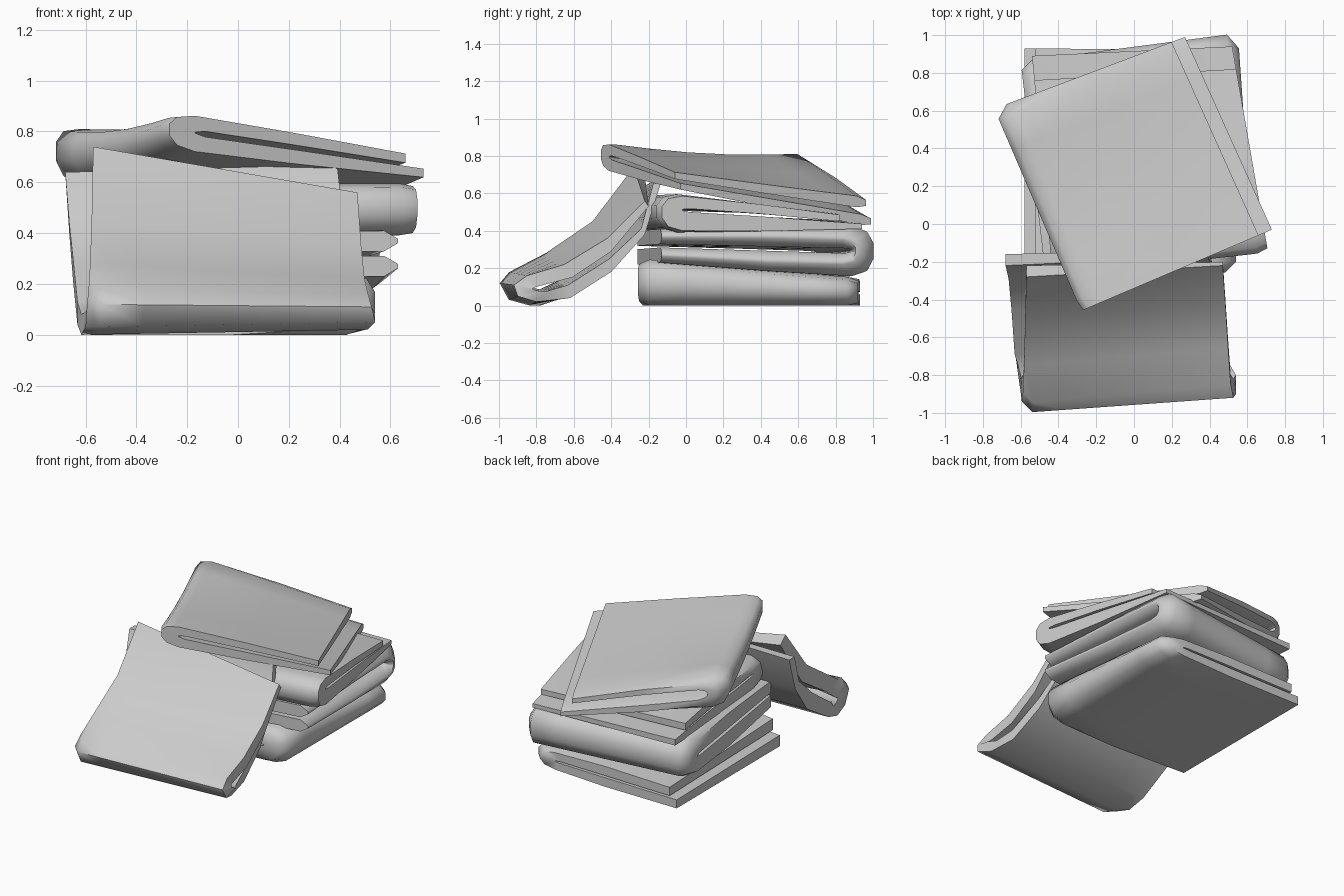
import bpy
import math
from mathutils import Vector

cube = bpy.data.objects.get("Cube")
if cube:
    bpy.data.objects.remove(cube, do_unlink=True)

# One plain cloth colour
cloth = bpy.data.materials.new("grey cloth")
cloth.use_nodes = True
GREY = (0.6, 0.6, 0.6, 1.0)
cloth.diffuse_color = GREY
cloth.node_tree.nodes["Principled BSDF"].inputs["Base Color"].default_value = GREY

STATIONS = (0, 0.05, 0.2, 0.4, 0.6, 0.8, 0.95, 1)


def loft(name, sections):
    """Skin a row of sections, each a loop of paired outer and inner points."""
    n = len(sections[0])
    half = n // 2
    verts = [p for section in sections for p in section]
    faces = []
    for s in range(len(sections) - 1):
        a, b = s * n, (s + 1) * n
        for i in range(n):
            j = (i + 1) % n
            faces.append((a + i, a + j, b + j, b + i))
    # close both ends with the cut thickness of the cloth
    last = (len(sections) - 1) * n
    for i in range(half - 1):
        quad = (i, i + 1, n - 2 - i, n - 1 - i)
        faces.append(quad[::-1])
        faces.append(tuple(last + k for k in quad))
    mesh = bpy.data.meshes.new(name)
    mesh.from_pydata(verts, [], faces)
    mesh.materials.append(cloth)
    obj = bpy.data.objects.new(name, mesh)
    bpy.context.collection.objects.link(obj)
    bpy.ops.object.select_all(action='DESELECT')
    obj.select_set(True)
    bpy.context.view_layer.objects.active = obj
    bpy.ops.object.mode_set(mode='EDIT')
    bpy.ops.mesh.select_all(action='SELECT')
    bpy.ops.mesh.normals_make_consistent(inside=False)
    bpy.ops.object.mode_set(mode='OBJECT')
    bpy.ops.object.shade_smooth_by_angle(angle=math.radians(60))
    return obj


def fold_profile(layer, slit, setback):
    """U-shaped section: v runs from fold to open edge, h from base to top."""
    top = 1 - setback
    low, high = layer, 1 - layer
    outer = [(1, 0), (0.5, -0.02), (0.1, 0), (0.03, 0.12), (0, 0.36), (0, 0.66),
             (0.03, 0.88), (0.1, 1), (0.5, 1.01), (top, 1)]
    inner = [(1, low), (0.5, low + slit), (0.14, low + slit), (0.11, 0.47 + slit),
             (0.1, 0.49 + slit), (0.1, 0.51 + slit), (0.11, 0.53 + slit),
             (0.14, high + slit), (0.5, high + slit), (top, high)]
    return outer + inner[::-1]


def folded_towel(name, fold_a, fold_b, open_b, open_a, layer=0.45, slit=0.0,
                 setback=0.0, pinch=(1, 1), taper=0.0, sag=0.0):
    """Each corner is x, y, base height, top height."""
    fa, fb, ob, oa = (Vector(c) for c in (fold_a, fold_b, open_b, open_a))
    sections = []
    for u in STATIONS:
        amount = pinch[0] if u == 0 else pinch[1] if u == 1 else 0
        section = []
        for v, h in fold_profile(layer, slit, setback):
            drop = sag * math.sin(math.pi * u) * (1 - v)
            if v < 0.2:                  # pinched fold corners
                v += 0.05 * amount
                h = 0.5 + (h - 0.5) * (1 - 0.2 * amount)
            c = fa.lerp(fb, u).lerp(oa.lerp(ob, u), v)
            z = c[2] + (c[3] - c[2]) * h - drop
            section.append(Vector((c[0], c[1], max(z, 0))))
        if u == 1:                       # side edge thinned to a ridge
            middles = [(p + q) / 2 for p, q in zip(section, section[::-1])]
            section = [p.lerp(m, taper) for p, m in zip(section, middles)]
        sections.append(section)
    return loft(name, sections)


# Stack of folded towels, bottom to top
folded_towel("bottom_towel",
             (0.54, -0.26, 0, 0.26), (0.53, 0.92, 0, 0.15),
             (-0.58, 0.93, 0, 0.13), (-0.58, -0.2, 0, 0.17), setback=0.05)
folded_towel("second_towel",
             (-0.6, 0.86, 0.14, 0.41), (0.55, 1.01, 0.15, 0.43),
             (0.63, -0.13, 0.23, 0.41), (-0.47, -0.26, 0.22, 0.4),
             pinch=(0.8, 0.6), taper=0.8)
folded_towel("third_towel",
             (-0.43, -0.28, 0.38, 0.6), (0.71, -0.15, 0.39, 0.61),
             (0.52, 0.94, 0.41, 0.47), (-0.54, 0.89, 0.41, 0.5),
             slit=0.1, setback=0.11, pinch=(1, 0.4))
folded_towel("top_towel",
             (-0.28, -0.46, 0.73, 0.885), (-0.74, 0.61, 0.6, 0.84),
             (0.27, 0.99, 0.42, 0.56), (0.73, -0.03, 0.62, 0.7),
             layer=0.42, slit=0.03, setback=0.07, pinch=(0.2, 0.8),
             taper=0.5, sag=0.03)

# Towel leaning on the front: section (y, z) at each end, outer then inner skin,
# both running from the upper layer, round the fold, to the lower layer
LEFT_OUTER = [(-0.28, 0.74), (-0.5, 0.45), (-0.75, 0.28), (-0.95, 0.18), (-1, 0.12),
              (-0.95, 0.03), (-0.84, 0), (-0.66, 0.04), (-0.4, 0.2), (-0.25, 0.4),
              (-0.16, 0.64)]
LEFT_INNER = [(-0.22, 0.69), (-0.45, 0.35), (-0.7, 0.19), (-0.86, 0.11), (-0.88, 0.1),
              (-0.86, 0.09), (-0.8, 0.08), (-0.69, 0.13), (-0.46, 0.29), (-0.29, 0.44),
              (-0.22, 0.64)]
RIGHT_OUTER = [(-0.22, 0.56), (-0.42, 0.36), (-0.65, 0.22), (-0.85, 0.16), (-0.92, 0.11),
               (-0.9, 0.05), (-0.8, 0.02), (-0.62, 0.04), (-0.4, 0.18), (-0.22, 0.38),
               (-0.13, 0.67)]
RIGHT_INNER = [(-0.2, 0.53), (-0.4, 0.29), (-0.61, 0.15), (-0.8, 0.1), (-0.82, 0.09),
               (-0.8, 0.08), (-0.75, 0.075), (-0.63, 0.11), (-0.41, 0.25), (-0.24, 0.41),
               (-0.17, 0.67)]


def spread(start, fold, end, count):
    """Side position along the path, from upper edge to fold to lower edge."""
    mid = (count - 1) / 2
    return [start + (fold - start) * i / mid if i <= mid
            else fold + (end - fold) * (i - mid) / mid for i in range(count)]


def end_section(outer, inner, xs):
    out = [Vector((x, y, z)) for x, (y, z) in zip(xs, outer)]
    inn = [Vector((x, y, z)) for x, (y, z) in zip(xs, inner)]
    return out + inn[::-1]


count = len(LEFT_OUTER)
left = end_section(LEFT_OUTER, LEFT_INNER, spread(-0.57, -0.6, -0.68, count))
right = end_section(RIGHT_OUTER, RIGHT_INNER, spread(0.47, 0.54, 0.39, count))
leaning = [[a.lerp(b, u) for a, b in zip(left, right)] for u in STATIONS]
for point in leaning[0]:                 # pinched fold corner
    if point.y < -0.8:
        point.y += 0.06
loft("leaning_towel", leaning)
